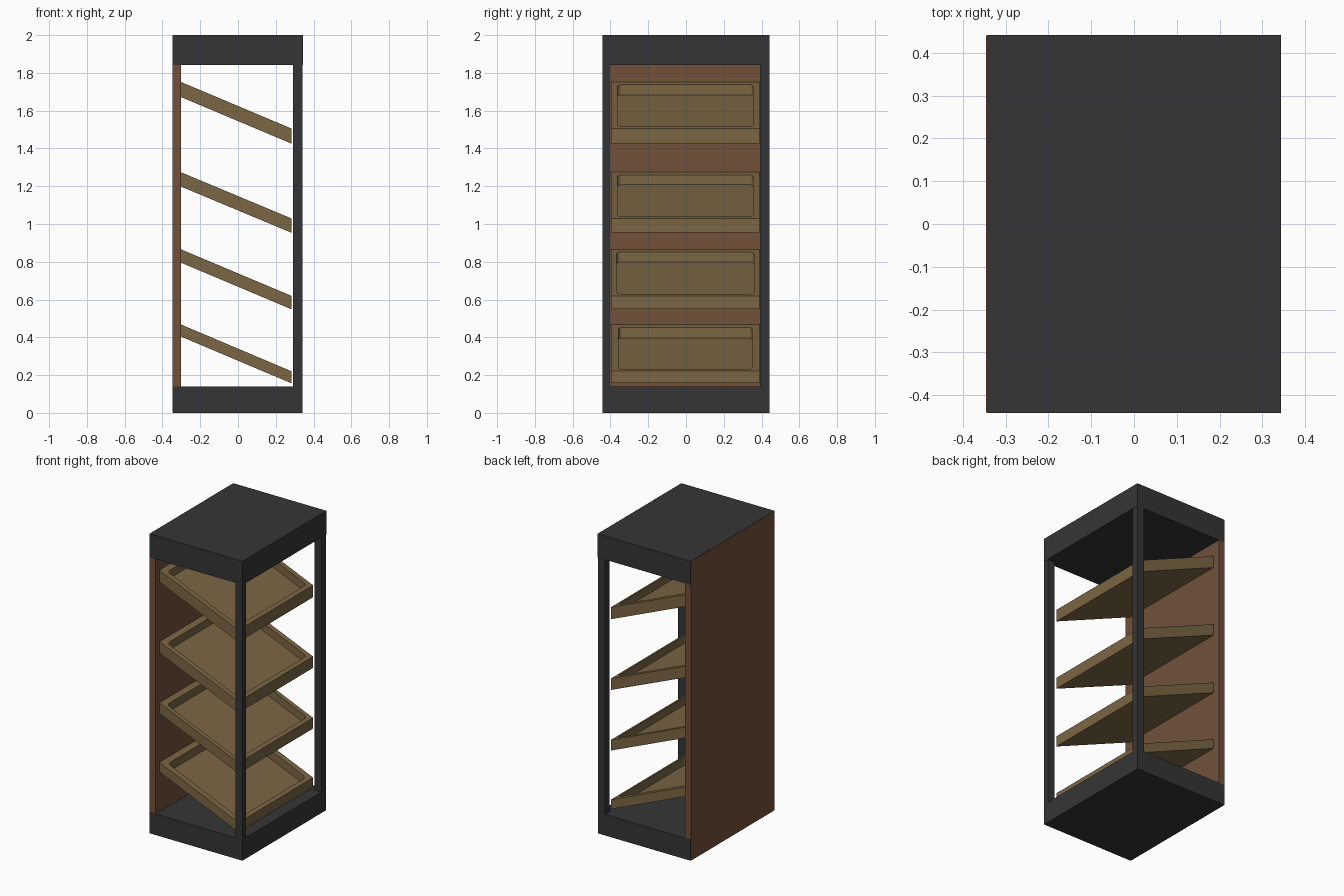
import bpy, bmesh, math

if "Cube" in bpy.data.objects:
    bpy.data.objects.remove(bpy.data.objects["Cube"])


def material(name, color):
    m = bpy.data.materials.new(name)
    m.diffuse_color = (*color, 1)
    m.use_nodes = True
    m.node_tree.nodes["Principled BSDF"].inputs["Base Color"].default_value = m.diffuse_color
    return m


CHARCOAL = material("charcoal", (0.036, 0.036, 0.036))
BROWN = material("brown_panel", (0.165, 0.082, 0.042))
WOOD = material("tray_wood", (0.2, 0.133, 0.058))


def finish(name, bm, mat):
    bmesh.ops.recalc_face_normals(bm, faces=bm.faces)
    me = bpy.data.meshes.new(name)
    bm.to_mesh(me)
    bm.free()
    me.materials.append(mat)
    ob = bpy.data.objects.new(name, me)
    bpy.context.collection.objects.link(ob)
    return ob


def box(name, x, y, z, mat):
    bm = bmesh.new()
    bmesh.ops.create_cube(bm, size=1)
    for v in bm.verts:
        v.co = [a + (c + 0.5) * (b - a) for c, (a, b) in zip(v.co, (x, y, z))]
    return finish(name, bm, mat)


# Cabinet: base, header, full height rear panel, two slim posts
box("base", (-0.344, 0.342), (-0.442, 0.442), (0, 0.14), CHARCOAL)
box("header", (-0.344, 0.344), (-0.442, 0.442), (1.842, 2), CHARCOAL)
box("rear_panel", (-0.346, -0.302), (-0.441, 0.441), (0.001, 1.999), BROWN)
box("post_front", (0.29, 0.342), (-0.442, -0.405), (0.14, 1.842), CHARCOAL)
box("post_back", (0.29, 0.342), (0.393, 0.442), (0.14, 1.842), CHARCOAL)


def tray(name, z_left, z_right, thick, half_y, depth, r=0.022, seg=4):
    """Sloping tray with vertical ends and a round-cornered recess."""
    x0, x1, yc, hy = -0.302, 0.282, -0.004, 0.394
    ix0, ix1 = x0 + 0.035, x1 - 0.025
    slope = (z_right - z_left) / (x1 - x0)
    bm = bmesh.new()

    def vert(x, y, drop):
        return bm.verts.new((x, y, z_left + slope * (x - x0) - drop))

    outer = [(x1, yc + hy), (x0, yc + hy), (x0, yc - hy), (x1, yc - hy)]
    top = [vert(x, y, 0) for x, y in outer]
    bottom = [vert(x, y, thick) for x, y in outer]
    bm.faces.new(bottom)
    centres = [(ix1 - r, yc + half_y - r), (ix0 + r, yc + half_y - r),
               (ix0 + r, yc - half_y + r), (ix1 - r, yc - half_y + r)]
    rim, floor = [], []
    for k, (cx, cy) in enumerate(centres):
        for i in range(seg + 1):
            a = math.pi / 2 * (k + i / seg)
            x, y = cx + r * math.cos(a), cy + r * math.sin(a)
            rim.append(vert(x, y, 0))
            floor.append(vert(x, y, depth))
    bm.faces.new(floor)
    n = len(rim)
    for i in range(n):
        j = (i + 1) % n
        bm.faces.new((rim[i], rim[j], floor[j], floor[i]))
    for k in range(4):
        m = (k + 1) % 4
        bm.faces.new((top[k], top[m], bottom[m], bottom[k]))
        s = k * (seg + 1)
        for i in range(s, s + seg):
            bm.faces.new((top[k], rim[i], rim[i + 1]))
        bm.faces.new((top[k], rim[s + seg], rim[(s + seg + 1) % n], top[m]))
    return finish(name, bm, WOOD)


# Four sloping display trays, top to bottom
tray("tray_top", 1.752, 1.506, 0.08, 0.359, 0.053)
tray("tray_upper", 1.274, 1.03, 0.076, 0.359, 0.051)
tray("tray_lower", 0.866, 0.62, 0.071, 0.364, 0.053)
tray("tray_bottom", 0.468, 0.221, 0.064, 0.353, 0.056)
